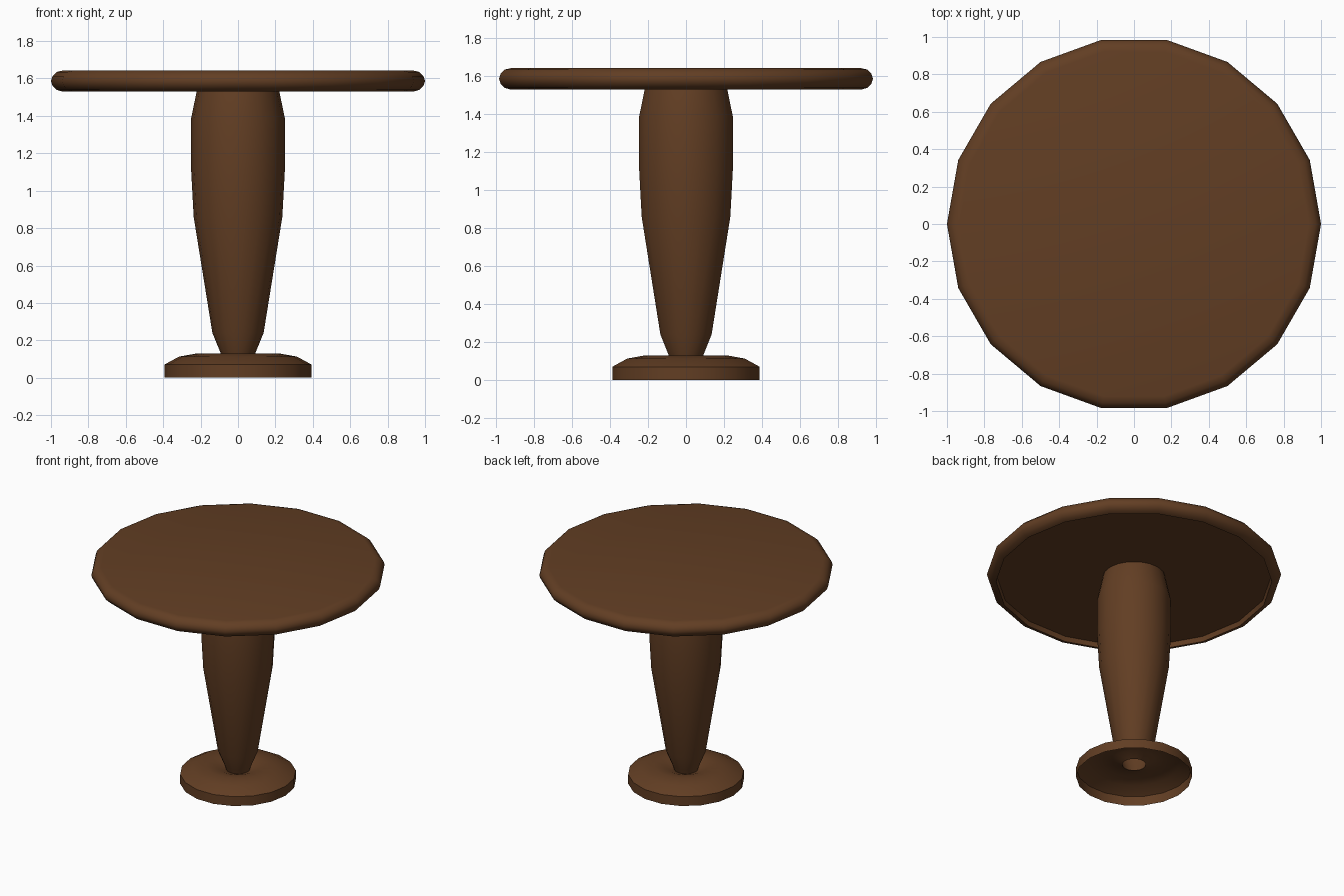
import bpy, bmesh, math

if "Cube" in bpy.data.objects:
    bpy.data.objects.remove(bpy.data.objects["Cube"])

SIDES = 18

wood = bpy.data.materials.new("brown wood")
wood.diffuse_color = (0.122, 0.048, 0.017, 1)
wood.use_nodes = True
wood.node_tree.nodes["Principled BSDF"].inputs["Base Color"].default_value = wood.diffuse_color


def lathe(name, profile, cap_ends=False, angle=40):
    """Revolve (radius, z) points, listed so that faces point outward."""
    bm = bmesh.new()
    rings = []
    for r, z in profile:
        rings.append([bm.verts.new((r * math.cos(2 * math.pi * i / SIDES),
                                    r * math.sin(2 * math.pi * i / SIDES), z))
                      for i in range(SIDES)])
    for a, b in zip(rings, rings[1:]):
        for i in range(SIDES):
            j = (i + 1) % SIDES
            bm.faces.new((a[i], a[j], b[j], b[i]))
    if cap_ends:
        bm.faces.new(rings[0][::-1])
        bm.faces.new(rings[-1])
    mesh = bpy.data.meshes.new(name)
    bm.to_mesh(mesh)
    bm.free()
    mesh.materials.append(wood)
    obj = bpy.data.objects.new(name, mesh)
    bpy.context.collection.objects.link(obj)
    bpy.ops.object.select_all(action='DESELECT')
    obj.select_set(True)
    bpy.context.view_layer.objects.active = obj
    bpy.ops.object.shade_smooth_by_angle(angle=math.radians(angle))
    return obj


# Hollow foot dipping in the middle and running on into the turned column
lathe("pedestal", [
    (0.394, 0.0), (0.394, 0.07), (0.315, 0.113), (0.22, 0.13), (0.15, 0.122),
    (0.08, 0.095), (0.092, 0.13), (0.137, 0.24), (0.237, 0.86),
    (0.25, 1.10), (0.25, 1.39), (0.22, 1.535), (0.212, 1.57)])

# Round table top with a rounded rim and a recessed underside
lathe("table_top", [
    (0.93, 1.566), (0.937, 1.53), (0.97, 1.539), (0.992, 1.562), (1.0, 1.587),
    (0.992, 1.612), (0.97, 1.635), (0.935, 1.643)], cap_ends=True)
